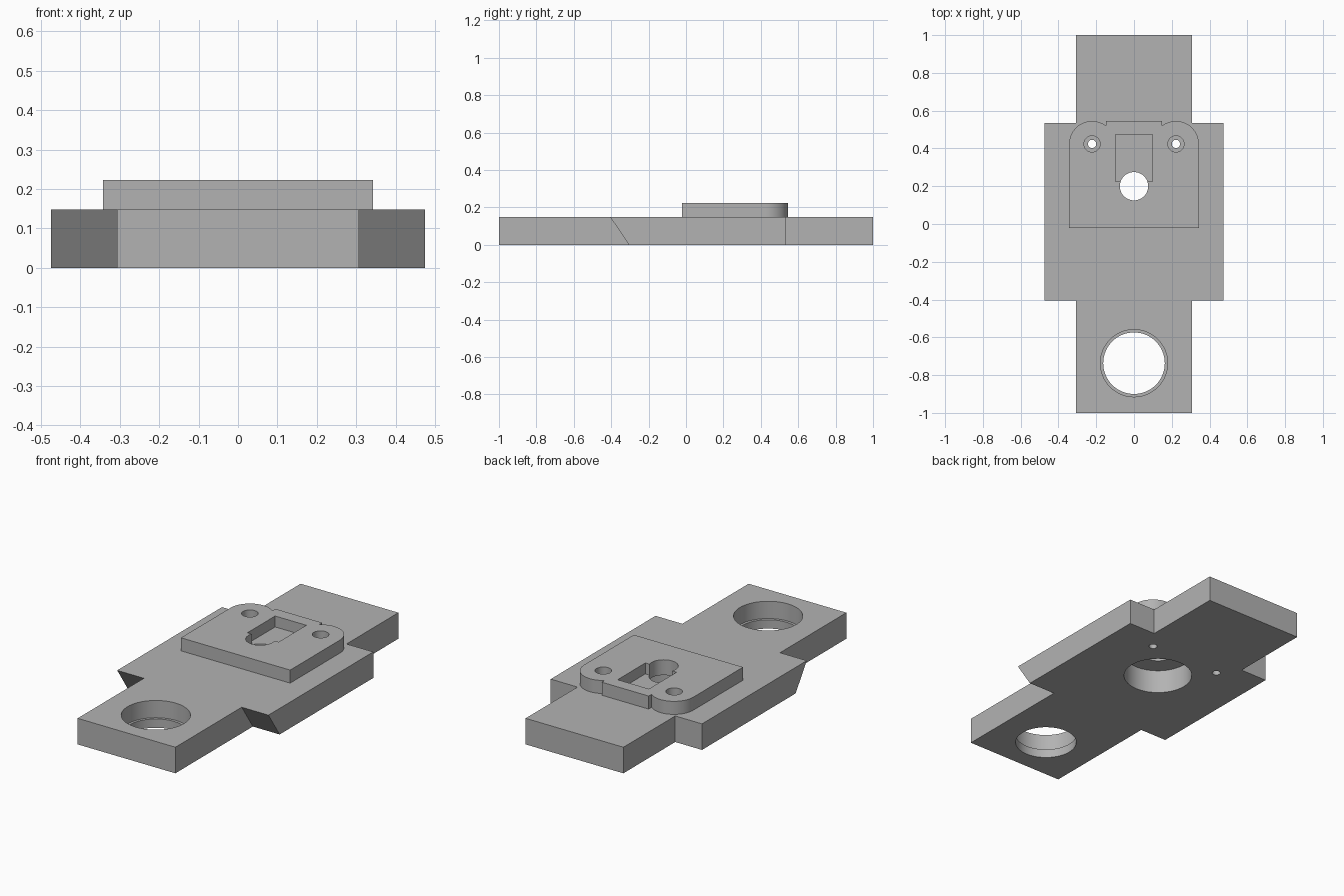
import bpy
import bmesh
from math import cos, sin, pi, radians, asin

cube = bpy.data.objects.get("Cube")
if cube:
    bpy.data.objects.remove(cube, do_unlink=True)

BASE_TOP, PAD_TOP = 0.148, 0.222

grey = bpy.data.materials.new("plain grey")
grey.use_nodes = True
colour = (0.45, 0.45, 0.45, 1)
grey.diffuse_color = colour
grey.node_tree.nodes["Principled BSDF"].inputs["Base Color"].default_value = colour


def prism(name, outline, z0, z1):
    """Extrude a counter-clockwise plan outline between two heights."""
    bm = bmesh.new()
    low = [bm.verts.new((x, y, z0)) for x, y in outline]
    high = [bm.verts.new((x, y, z1)) for x, y in outline]
    bm.faces.new(low[::-1])
    bm.faces.new(high)
    n = len(outline)
    for i in range(n):
        j = (i + 1) % n
        bm.faces.new((low[i], low[j], high[j], high[i]))
    mesh = bpy.data.meshes.new(name)
    bm.to_mesh(mesh)
    bm.free()
    mesh.materials.append(grey)
    obj = bpy.data.objects.new(name, mesh)
    bpy.context.collection.objects.link(obj)
    return obj


def arc(cx, cy, r, a0, a1, steps):
    return [(cx + r * cos(a0 + (a1 - a0) * i / steps),
             cy + r * sin(a0 + (a1 - a0) * i / steps)) for i in range(steps + 1)]


def circle(cx, cy, r, sides=64):
    return arc(cx, cy, r, 0, 2 * pi, sides)[:-1]


def cut(obj, outline, z0, z1):
    """Remove a prism from a part."""
    cutter = prism("cutter", outline, z0, z1)
    cutter.hide_render = True
    mod = obj.modifiers.new("cut", "BOOLEAN")
    mod.operation, mod.solver, mod.object = "DIFFERENCE", "EXACT", cutter
    bpy.context.view_layer.objects.active = obj
    bpy.ops.object.modifier_apply(modifier=mod.name)
    bpy.data.objects.remove(cutter, do_unlink=True)


def mirrored(half):
    """Complete a right-hand outline running from front to back."""
    return half + [(-x, y) for x, y in reversed(half)]


# Base plate with side wings; the wing fronts lean back underneath
FRONT, BACK, LEAN = -0.405, 0.535, 0.1
base = prism("base_plate", mirrored([
    (0.307, -1), (0.307, FRONT), (0.475, FRONT),
    (0.475, BACK), (0.307, BACK), (0.307, 1)]), 0, BASE_TOP)
for v in base.data.vertices:
    if v.co.z < 0.01 and abs(v.co.y - FRONT) < 0.01:
        v.co.y += LEAN

# Raised pad with two rounded ears and a straight tab between them
EAR_X, EAR_Y, EAR_R, TAB_X = 0.222, 0.424, 0.121, 0.147
ear_end = pi / 2 + asin((EAR_X - TAB_X) / EAR_R)
pad = prism("raised_pad", mirrored(
    [(EAR_X + EAR_R, -0.022)]
    + arc(EAR_X, EAR_Y, EAR_R, 0, ear_end, 24)
    + [(TAB_X, 0.545)]), BASE_TOP, PAD_TOP)

# Stepped hole at the front
cut(base, circle(0, -0.737, 0.163), -0.1, 0.3)
cut(base, circle(0, -0.737, 0.178), 0.05, 0.3)

# Wide recess underneath, with a small hole through to the top
cut(base, circle(0, 0.2, 0.182), -0.1, 0.135)
cut(base, circle(0, 0.2, 0.075), 0.1, 0.3)
cut(pad, circle(0, 0.2, 0.075), 0.1, 0.3)

# Rectangular pocket in the pad
cut(pad, [(-0.098, 0.225), (0.098, 0.225), (0.098, 0.473), (-0.098, 0.473)], 0.16, 0.3)

# Counterbored screw holes through the ears
for side in (-1, 1):
    x = side * EAR_X
    cut(base, circle(x, EAR_Y, 0.022, 32), -0.1, 0.3)
    cut(base, circle(x, EAR_Y, 0.043, 32), 0.1, 0.3)
    cut(pad, circle(x, EAR_Y, 0.043, 32), 0.1, 0.3)

# Smooth the round walls and keep the edges sharp
bpy.ops.object.select_all(action="DESELECT")
for obj in (base, pad):
    obj.select_set(True)
bpy.context.view_layer.objects.active = base
bpy.ops.object.shade_smooth_by_angle(angle=radians(30))
